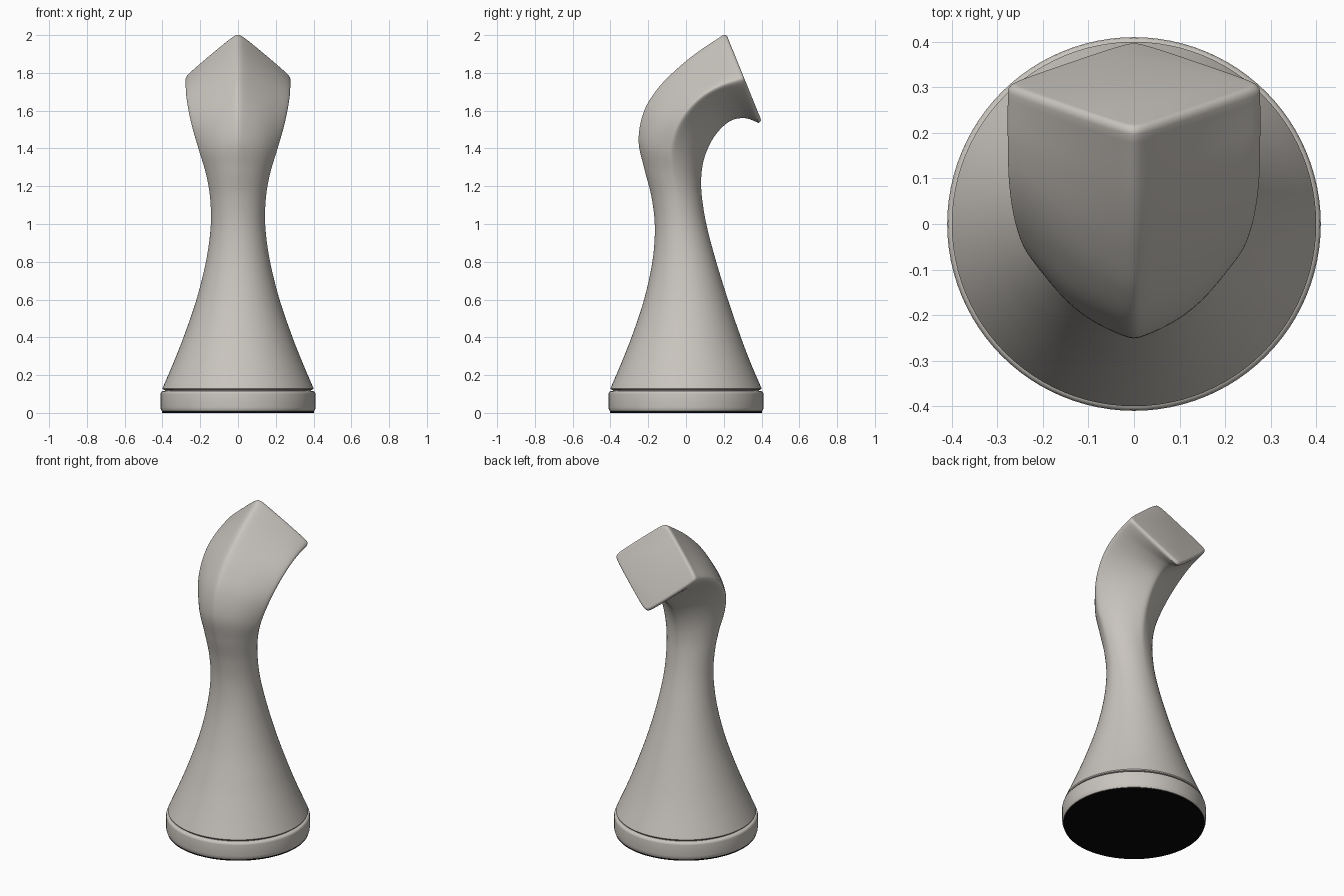
import bpy, bmesh, math
from mathutils import Vector

if "Cube" in bpy.data.objects:
    bpy.data.objects.remove(bpy.data.objects["Cube"])


def material(name, rgb):
    m = bpy.data.materials.new(name)
    m.diffuse_color = (*rgb, 1)
    m.use_nodes = True
    m.node_tree.nodes["Principled BSDF"].inputs["Base Color"].default_value = m.diffuse_color
    return m


stone = material("warm_grey", (0.58, 0.55, 0.51))
felt = material("black_felt", (0.002, 0.002, 0.002))
N = 96


def loft(name, rings, mat):
    """Skin a stack of closed rings and cap both ends."""
    bm = bmesh.new()
    loops = [[bm.verts.new(p) for p in r] for r in rings]
    for a, b in zip(loops, loops[1:]):
        for i in range(N):
            j = (i + 1) % N
            bm.faces.new((a[i], a[j], b[j], b[i]))
    bm.faces.new(loops[0][::-1])
    bm.faces.new(loops[-1])
    bmesh.ops.recalc_face_normals(bm, faces=bm.faces)
    me = bpy.data.meshes.new(name)
    bm.to_mesh(me)
    bm.free()
    ob = bpy.data.objects.new(name, me)
    bpy.context.collection.objects.link(ob)
    me.materials.append(mat)
    bpy.context.view_layer.objects.active = ob
    ob.select_set(True)
    bpy.ops.object.shade_smooth_by_angle(angle=math.radians(40))
    ob.select_set(False)


def section(by, bz, fy, fz, w, k):
    """Ring through a back and a front point, half width w; k blends circle to diamond."""
    back, front = Vector((0, by, bz)), Vector((0, fy, fz))
    mid, half = (back + front) / 2, (front - back) / 2
    e = 0.07
    ring = []
    for i in range(N):
        t = 2 * math.pi * i / N
        t -= 0.2 * k * math.sin(4 * t)   # gather points near the corners
        c, s = math.cos(t), math.sin(t)
        r = (math.hypot(1, e) + e) / (math.hypot(c, e) + math.hypot(s, e))
        r = 1 + (r - 1) * k
        ring.append(mid + half * (s * r) + Vector((w * c * r, 0, 0)))
    return ring


def spline(keys, steps=8):
    """Catmull-Rom through the section parameters."""
    out = []
    for i in range(len(keys) - 1):
        p1, p2 = keys[i], keys[i + 1]
        p0 = keys[i - 1] if i else [2 * a - b for a, b in zip(p1, p2)]
        p3 = keys[i + 2] if i + 2 < len(keys) else [2 * b - a for a, b in zip(p1, p2)]
        for n in range(steps):
            t = n / steps
            out.append([0.5 * (2 * b + (c - a) * t + (2 * a - 5 * b + 4 * c - d) * t * t
                               + (3 * b - a - 3 * c + d) * t ** 3)
                        for a, b, c, d in zip(p0, p1, p2, p3)])
    out.append(list(keys[-1]))
    return out


# Body: back y, z, front y, z, half width, diamond amount
keys = [
    (-0.40, 0.13, 0.40, 0.13, 0.40, 0),
    (-0.34, 0.27, 0.34, 0.27, 0.34, 0),
    (-0.285, 0.41, 0.287, 0.41, 0.285, 0),
    (-0.222, 0.60, 0.222, 0.60, 0.22, 0),
    (-0.178, 0.80, 0.16, 0.80, 0.17, 0),
    (-0.165, 0.98, 0.112, 0.98, 0.145, 0.05),
    (-0.182, 1.14, 0.087, 1.12, 0.147, 0.13),
    (-0.220, 1.29, 0.080, 1.23, 0.168, 0.28),
    (-0.251, 1.44, 0.092, 1.33, 0.205, 0.48),
    (-0.225, 1.59, 0.125, 1.42, 0.240, 0.70),
    (-0.155, 1.71, 0.175, 1.495, 0.262, 0.87),
    (-0.060, 1.81, 0.240, 1.548, 0.274, 0.95),
    (0.055, 1.905, 0.315, 1.56, 0.277, 1),
    (0.196, 2.0, 0.385, 1.535, 0.277, 1),
]
rings = [section(-0.385, 0.112, 0.385, 0.112, 0.385, 0),
         section(-0.388, 0.121, 0.388, 0.121, 0.388, 0),
         section(-0.397, 0.124, 0.397, 0.124, 0.397, 0)]
rings += [section(*k) for k in spline(keys)]
# Rounded rim of the slanted end face
end = rings[-1]
centre = sum(end, Vector()) / N
normal = Vector((0, 0.465, 0.189)).normalized()
rad = 0.018
for deg in (25, 50, 70, 90):
    a = math.radians(deg)
    f = 1 - rad * (1 - math.cos(a)) / 0.25
    rings.append([centre + (p - centre) * f + normal * rad * math.sin(a) for p in end])
loft("body", rings, stone)

# Base disc with softened rims, and felt pad underneath
disc = [(0.395, 0.006), (0.404, 0.009), (0.409, 0.02), (0.41, 0.03),
        (0.41, 0.1), (0.408, 0.109), (0.402, 0.114), (0.39, 0.116)]
loft("base_disc", [section(-r, z, r, z, r, 0) for r, z in disc], stone)
loft("felt_pad", [section(-0.402, z, 0.402, z, 0.402, 0) for z in (0, 0.008)], felt)
